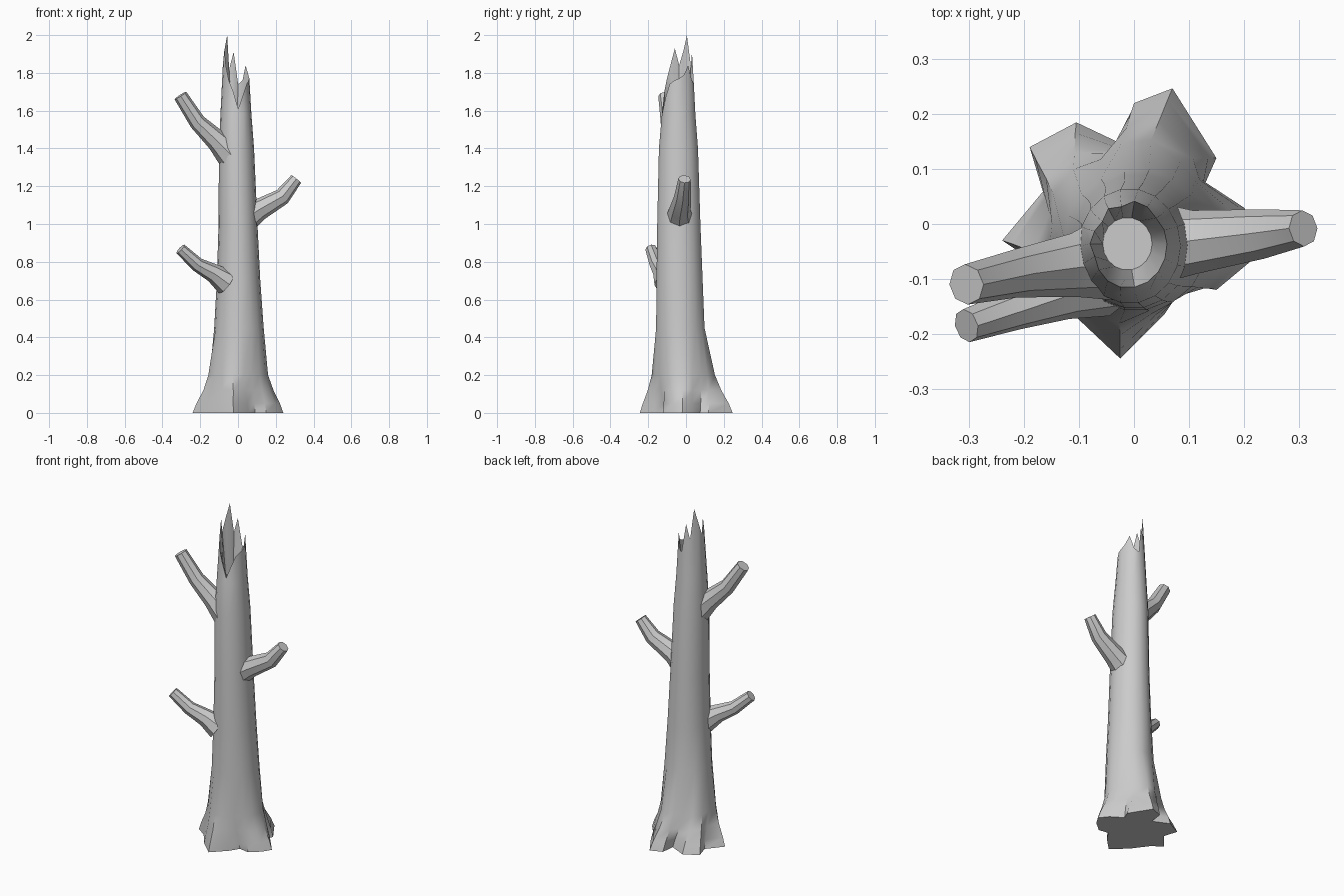
import bpy, bmesh, math
from mathutils import Vector

if "Cube" in bpy.data.objects:
    bpy.data.objects.remove(bpy.data.objects["Cube"])

N = 18


def finish(name, rings):
    """Skin a list of equal-length point rings, cap both ends and smooth."""
    bm = bmesh.new()
    loops = [[bm.verts.new(p) for p in ring] for ring in rings]
    for a, b in zip(loops, loops[1:]):
        n = len(a)
        for i in range(n):
            j = (i + 1) % n
            bm.faces.new((a[i], a[j], b[j], b[i]))
    bm.faces.new(loops[0][::-1])
    bm.faces.new(loops[-1])
    bmesh.ops.recalc_face_normals(bm, faces=bm.faces)
    mesh = bpy.data.meshes.new(name)
    bm.to_mesh(mesh)
    bm.free()
    ob = bpy.data.objects.new(name, mesh)
    bpy.context.collection.objects.link(ob)
    bpy.ops.object.select_all(action='DESELECT')
    ob.select_set(True)
    bpy.context.view_layer.objects.active = ob
    bpy.ops.object.shade_smooth_by_angle(angle=math.radians(42))
    return ob


def ellipse(cx, cy, rx, ry):
    return [Vector((cx + rx * math.cos(math.tau * i / N),
                    cy + ry * math.sin(math.tau * i / N))) for i in range(N)]


# Root outline on the ground
roots = [Vector(p) for p in [
    (0.24, -0.02), (0.2, 0.03), (0.13, 0.075), (0.15, 0.12), (0.07, 0.247),
    (0.0, 0.22), (-0.01, 0.14), (-0.105, 0.185), (-0.19, 0.14), (-0.165, 0.06),
    (-0.24, -0.03), (-0.18, -0.07), (-0.11, -0.165), (-0.025, -0.245),
    (0.055, -0.165), (0.09, -0.11), (0.15, -0.12), (0.21, -0.07)]]

# Trunk sections: z, centre x, centre y, radius x, radius y, root influence
sections = [
    (0.0, 0, 0, 0.15, 0.15, 1.0),
    (0.05, 0, -0.01, 0.15, 0.155, 0.8),
    (0.12, 0, -0.015, 0.145, 0.155, 0.45),
    (0.20, -0.003, -0.018, 0.142, 0.15, 0.2),
    (0.45, 0.005, -0.03, 0.131, 0.13, 0),
    (0.70, 0.003, -0.034, 0.115, 0.124, 0),
    (1.00, 0.0, -0.038, 0.103, 0.116, 0),
    (1.40, -0.008, -0.040, 0.093, 0.105, 0),
    (1.58, -0.011, -0.039, 0.082, 0.09, 0)]
rings = []
for z, cx, cy, rx, ry, k in sections:
    rings.append([e.lerp(r, k).to_3d() + Vector((0, 0, z))
                  for e, r in zip(ellipse(cx, cy, rx, ry), roots)])

# Splintered crown rim, then the hollow inside it
heights = [1.77, 1.79, 1.84, 1.76, 1.74, 1.91, 1.82, 2.0, 1.92,
           1.84, 1.93, 1.84, 1.76, 1.70, 1.61, 1.68, 1.74, 1.76]
rim = []
for i, h in enumerate(heights):
    s = 1 - 0.75 * max(0, h - 1.72)          # taller splinters lean inward
    a = math.tau * i / N
    rim.append(Vector((-0.012 + 0.075 * s * math.cos(a),
                       -0.036 + 0.08 * s * math.sin(a), h)))
rings.append(rim)
rings.append([p.to_3d() + Vector((0, 0, 1.58))
              for p in ellipse(-0.012, -0.036, 0.045, 0.048)])
finish("trunk", rings)


# Broken branch stubs: swept tapered tubes
def branch(name, path, radii, sides=8):
    pts = [Vector(p) for p in path]
    out = []
    for i, p in enumerate(pts):
        t = (pts[min(i + 1, len(pts) - 1)] - pts[max(i - 1, 0)]).normalized()
        u = Vector((0, 1, 0))
        u = (u - t * u.dot(t)).normalized()
        v = t.cross(u)
        out.append([p + radii[i] * (u * math.cos(math.tau * j / sides)
                                    + v * math.sin(math.tau * j / sides))
                    for j in range(sides)])
    finish(name, out)


branch("upper_left_branch",
       [(-0.04, -0.06, 1.37), (-0.11, -0.075, 1.44), (-0.215, -0.09, 1.54),
        (-0.305, -0.11, 1.68)], [0.08, 0.058, 0.044, 0.037])
branch("right_branch",
       [(0.04, -0.035, 1.03), (0.11, -0.033, 1.075), (0.235, -0.018, 1.145),
        (0.308, -0.008, 1.238)], [0.075, 0.058, 0.045, 0.033])
branch("lower_left_branch",
       [(-0.06, -0.10, 0.69), (-0.13, -0.125, 0.74), (-0.215, -0.155, 0.785),
        (-0.305, -0.185, 0.868)], [0.07, 0.05, 0.038, 0.031])
